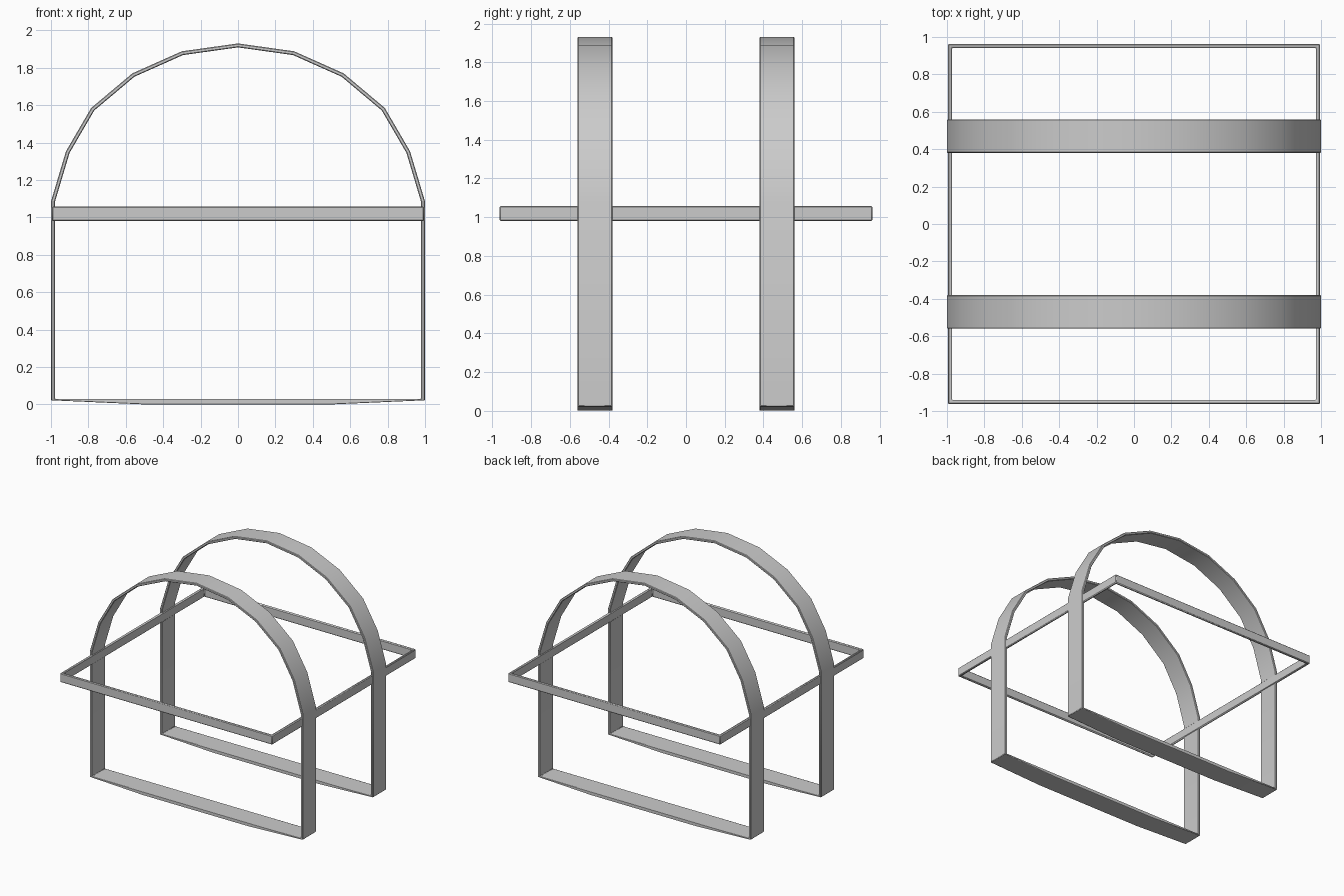
import bpy, bmesh
from mathutils import Vector

if "Cube" in bpy.data.objects:
    bpy.data.objects.remove(bpy.data.objects["Cube"])

def ring(name, outer, inner, to3d, d0, d1, bevel):
    """Closed band: outer/inner 2D loops swept between depths d0 and d1."""
    bm = bmesh.new()
    loops = [[bm.verts.new(to3d(p, d)) for p in loop]
             for loop, d in ((outer, d0), (outer, d1), (inner, d1), (inner, d0))]
    n = len(outer)
    for k in range(4):
        a, b = loops[k], loops[(k + 1) % 4]
        for i in range(n):
            j = (i + 1) % n
            bm.faces.new((a[i], a[j], b[j], b[i]))
    bmesh.ops.recalc_face_normals(bm, faces=bm.faces)
    me = bpy.data.meshes.new(name)
    bm.to_mesh(me)
    bm.free()
    ob = bpy.data.objects.new(name, me)
    bpy.context.collection.objects.link(ob)
    mod = ob.modifiers.new("edge_chamfer", 'BEVEL')
    mod.width = bevel
    mod.segments = 1
    mod.limit_method = 'ANGLE'
    mod.angle_limit = 1.0
    bpy.ops.object.select_all(action='DESELECT')
    ob.select_set(True)
    bpy.context.view_layer.objects.active = ob
    bpy.ops.object.shade_smooth_by_angle(angle=0.6)
    return ob

def inset(pts, t):
    """Mitred inward offset of a counter-clockwise loop."""
    out = []
    for i, p in enumerate(pts):
        p = Vector(p)
        e0 = (p - Vector(pts[i - 1])).normalized()
        e1 = (Vector(pts[(i + 1) % len(pts)]) - p).normalized()
        n0, n1 = Vector((-e0.y, e0.x)), Vector((-e1.y, e1.x))
        out.append(p + (n0 + n1) * t / (1 + n0.dot(n1)))
    return out

# Arched strap profile (right half, bottom to top), mirrored to the left
half = [(0.5, 0.0), (1.0, 0.022), (1.0, 1.085), (0.92, 1.353),
        (0.785, 1.585), (0.565, 1.77), (0.3, 1.888)]
outer = half + [(0, 1.93)] + [(-x, z) for x, z in reversed(half)]
inner = inset(outer, 0.021)
for i in (0, 1, -2, -1):          # flat upper side of the bottom bar
    inner[i].y = 0.03
for y, name in ((-0.47, "front_arch_band"), (0.47, "back_arch_band")):
    ring(name, outer, inner, lambda p, d: (p[0], d, p[1]), y - 0.09, y + 0.09, 0.006)

# Horizontal rectangular frame
rect = [(-0.995, -0.963), (0.995, -0.963), (0.995, 0.963), (-0.995, 0.963)]
ring("horizontal_frame", rect, inset(rect, 0.021),
     lambda p, d: (p[0], p[1], d), 0.98, 1.058, 0.006)
